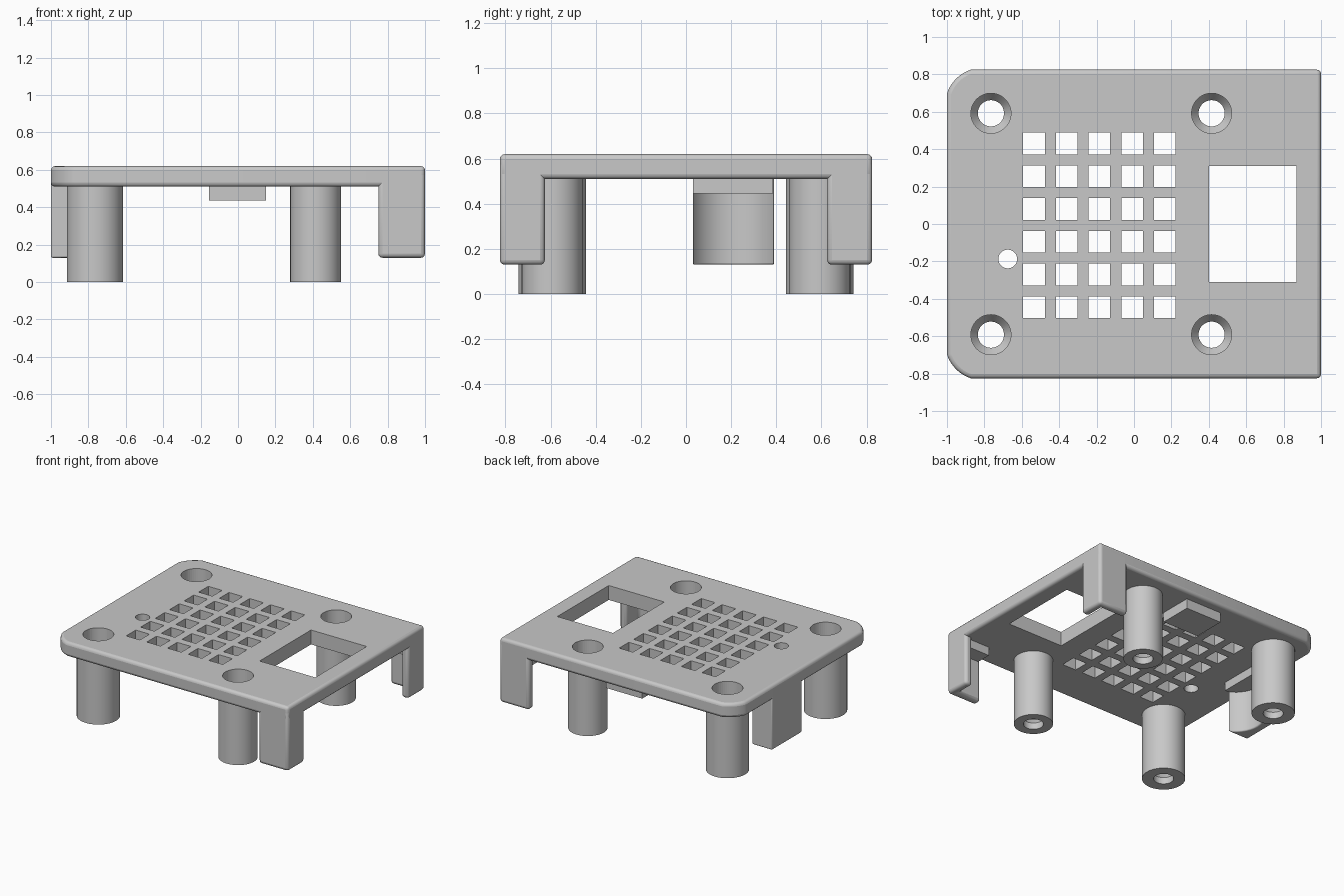
import bpy, bmesh, math

if "Cube" in bpy.data.objects:
    bpy.data.objects.remove(bpy.data.objects["Cube"], do_unlink=True)

grey = bpy.data.materials.new("plain_grey")
grey.use_nodes = True
colour = (0.58, 0.58, 0.58, 1)
grey.diffuse_color = colour
grey.node_tree.nodes["Principled BSDF"].inputs["Base Color"].default_value = colour

TOP, UNDER, FOOT = 0.62, 0.51, 0.13


def finish(bm, name):
    bmesh.ops.recalc_face_normals(bm, faces=bm.faces)
    mesh = bpy.data.meshes.new(name)
    bm.to_mesh(mesh)
    bm.free()
    mesh.materials.append(grey)
    ob = bpy.data.objects.new(name, mesh)
    bpy.context.collection.objects.link(ob)
    return ob


def add_prism(bm, outline, z0, z1):
    low = [bm.verts.new((x, y, z0)) for x, y in outline]
    high = [bm.verts.new((x, y, z1)) for x, y in outline]
    bm.faces.new(low)
    bm.faces.new(high)
    for i in range(len(low)):
        j = (i + 1) % len(low)
        bm.faces.new((low[i], low[j], high[j], high[i]))


def prism(name, outline, z0, z1):
    bm = bmesh.new()
    add_prism(bm, outline, z0, z1)
    return finish(bm, name)


def rect(x0, x1, y0, y1):
    return [(x0, y0), (x1, y0), (x1, y1), (x0, y1)]


def circle(x, y, r, n=48):
    return [(x + r * math.cos(math.tau * i / n), y + r * math.sin(math.tau * i / n))
            for i in range(n)]


def round_edges(ob, width):
    m = ob.modifiers.new("rounding", 'BEVEL')
    m.width, m.segments = width, 3
    m.limit_method, m.angle_limit = 'ANGLE', math.radians(40)


def smooth(ob):
    bpy.ops.object.select_all(action='DESELECT')
    ob.select_set(True)
    bpy.context.view_layer.objects.active = ob
    bpy.ops.object.shade_smooth_by_angle(angle=math.radians(32))


# Top plate, with two rounded corners on the -x end
arc = []
for i in range(11):
    a = math.radians(108.2 + 53.6 * i / 10)
    arc.append((-0.81 + 0.2 * math.cos(a), 0.635 + 0.2 * math.sin(a)))
outline = [(1, -0.825), (1, 0.825)] + arc + [(x, -y) for x, y in reversed(arc)]
plate = prism("top_plate", outline, UNDER, TOP)
round_edges(plate, 0.022)

# Openings: button grid, screen window, small hole, screw wells
posts = [(x, y, r) for x, r in ((-0.765, 0.15), (0.415, 0.136)) for y in (-0.592, 0.592)]
WELL = 0.107
bm = bmesh.new()
for col in range(5):
    for row in range(6):
        x, y = -0.535 + 0.175 * col, 0.43 - 0.175 * row
        add_prism(bm, rect(x - 0.058, x + 0.058, y - 0.058, y + 0.058), 0.4, 0.8)
add_prism(bm, rect(0.4, 0.87, -0.31, 0.31), 0.4, 0.8)
add_prism(bm, circle(-0.675, -0.187, 0.05), 0.4, 0.8)
for x, y, r in posts:
    add_prism(bm, circle(x, y, WELL), 0.4, 0.8)
cutter = finish(bm, "opening_cutter")
cutter.hide_render = True
cutter.hide_set(True)
cut = plate.modifiers.new("openings", 'BOOLEAN')
cut.operation, cut.solver, cut.object = 'DIFFERENCE', 'EXACT', cutter
smooth(plate)

# Hollow screw posts with a countersunk seat near the foot
for x, y, r in posts:
    profile = [(r, 0), (r, UNDER + 0.02), (WELL, UNDER + 0.02), (WELL, 0.1),
               (0.07, 0.05), (0.07, 0)]
    bm = bmesh.new()
    rings = [[bm.verts.new((px, py, z)) for px, py in circle(x, y, rad)]
             for rad, z in profile]
    for k, ring in enumerate(rings):
        nxt = rings[(k + 1) % len(rings)]
        for i in range(len(ring)):
            j = (i + 1) % len(ring)
            bm.faces.new((ring[i], ring[j], nxt[j], nxt[i]))
    side = ("left" if x > 0 else "right")
    smooth(finish(bm, ("back_" if y > 0 else "front_") + side + "_post"))

# Angled corner legs, each with a small ledge inside
t = 0.06
for name, s in (("front", -1), ("back", 1)):
    leg = [(1, 0.825), (0.75, 0.825), (0.75, 0.825 - t), (1 - t, 0.825 - t),
           (1 - t, 0.625), (1, 0.625)]
    ob = prism(name + "_corner_leg", [(x, y * s) for x, y in leg], FOOT, TOP - 0.025)
    round_edges(ob, 0.022)
    smooth(ob)
    ledge = [(x, y * s) for x, y in rect(0.77, 0.96, 0.65, 0.79)]
    prism(name + "_leg_ledge", ledge, 0.445, UNDER + 0.02)

# End leg with a hollowed inner face and a ledge
hollow = [(-1, 0.03)]
for i in range(15):
    a = math.radians(244 - 128 * i / 14)
    hollow.insert(0, (-0.74 + 0.2 * math.cos(a), 0.21 + 0.2 * math.sin(a)))
hollow.append((-1, 0.39))
hollow = hollow[-1:] + hollow[:-1]
end_leg = prism("end_leg", hollow, FOOT, TOP - 0.025)
round_edges(end_leg, 0.018)
smooth(end_leg)
prism("end_leg_ledge", rect(-0.97, -0.8, 0.03, 0.385), 0.445, UNDER + 0.02)

# Block under the back edge
prism("under_block", rect(-0.155, 0.15, 0.5, 0.75), 0.435, UNDER + 0.02)
